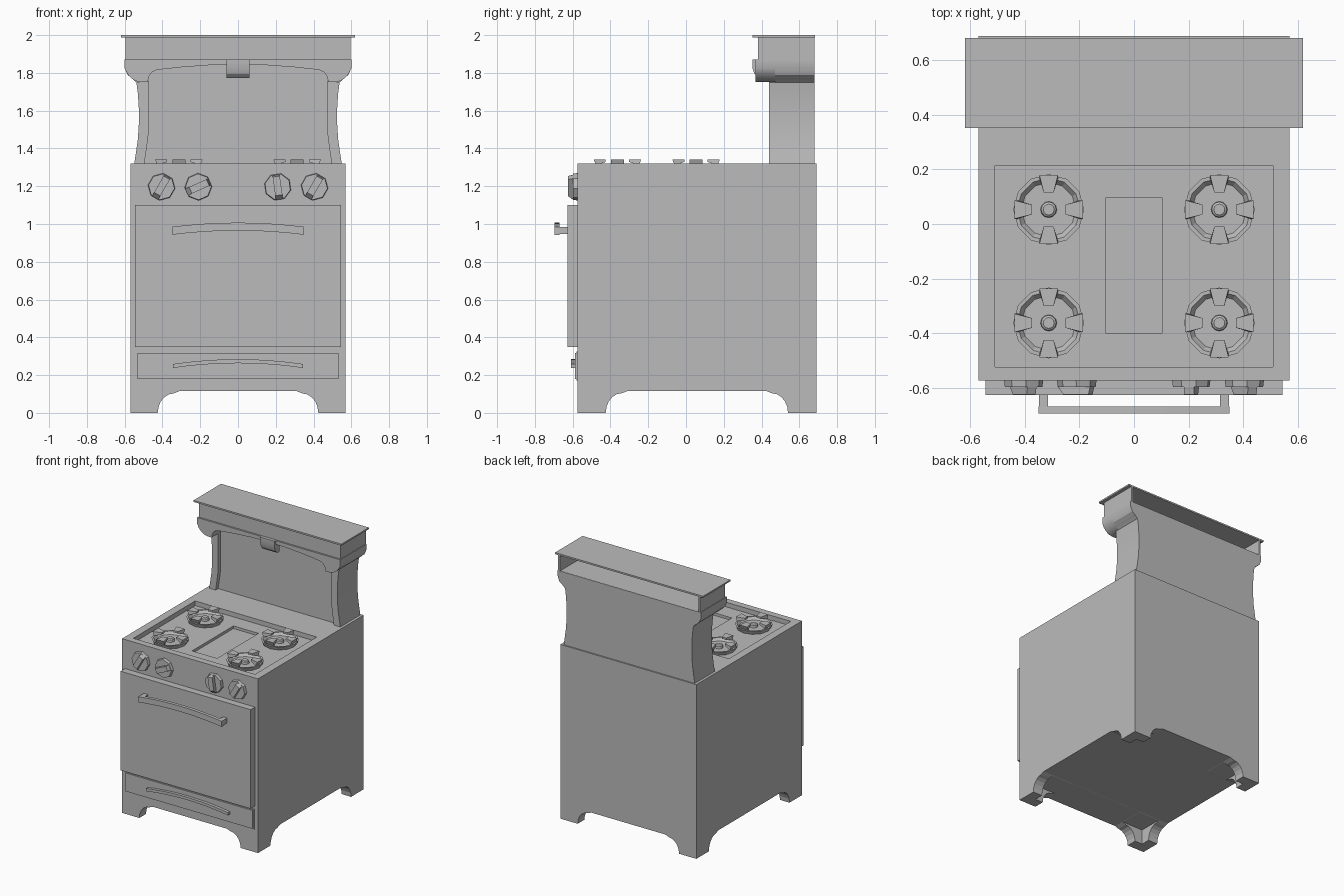
import bpy, bmesh, math
from mathutils import Matrix, Vector

if "Cube" in bpy.data.objects:
    bpy.data.objects.remove(bpy.data.objects["Cube"])

grey = bpy.data.materials.new("enamel grey")
grey.diffuse_color = (0.5, 0.5, 0.5, 1)
grey.use_nodes = True
grey.node_tree.nodes["Principled BSDF"].inputs["Base Color"].default_value = grey.diffuse_color


def finish(name, bm, smooth=False):
    bmesh.ops.recalc_face_normals(bm, faces=bm.faces)
    me = bpy.data.meshes.new(name)
    bm.to_mesh(me)
    bm.free()
    ob = bpy.data.objects.new(name, me)
    bpy.context.collection.objects.link(ob)
    me.materials.append(grey)
    if smooth:
        bpy.ops.object.select_all(action='DESELECT')
        ob.select_set(True)
        bpy.context.view_layer.objects.active = ob
        bpy.ops.object.shade_smooth_by_angle(angle=math.radians(25))
    return ob


def add_prism(bm, pts, a0, a1, axis):
    """Extrude a 2D outline along an axis."""
    place = {'x': lambda u, v, a: (a, u, v), 'y': lambda u, v, a: (u, a, v),
             'z': lambda u, v, a: (u, v, a)}[axis]
    lo = [bm.verts.new(place(u, v, a0)) for u, v in pts]
    hi = [bm.verts.new(place(u, v, a1)) for u, v in pts]
    bm.faces.new(lo)
    bm.faces.new(hi[::-1])
    n = len(pts)
    for i in range(n):
        j = (i + 1) % n
        bm.faces.new((lo[i], hi[i], hi[j], lo[j]))
    return lo + hi


def prism(name, pts, a0, a1, axis, smooth=False):
    bm = bmesh.new()
    add_prism(bm, pts, a0, a1, axis)
    return finish(name, bm, smooth)


def rect(u0, u1, v0, v1):
    return [(u0, v0), (u1, v0), (u1, v1), (u0, v1)]


def box(name, x0, x1, y0, y1, z0, z1):
    return prism(name, rect(x0, x1, y0, y1), z0, z1, 'z')


def mirrored(half):
    """Close an outline from its +x half."""
    return half + [(-x, z) for x, z in reversed(half) if abs(x) > 1e-6]


def cut(target, cutter):
    cutter.hide_render = True
    mod = target.modifiers.new("cut", 'BOOLEAN')
    mod.operation = 'DIFFERENCE'
    mod.solver = 'EXACT'
    mod.object = cutter
    dg = bpy.context.evaluated_depsgraph_get()
    me = bpy.data.meshes.new_from_object(target.evaluated_get(dg))
    target.modifiers.clear()
    target.data = me
    bpy.data.objects.remove(cutter)


# Body with arched skirt, hollow underside and recessed cooktop
body = box("stove_body", -0.57, 0.57, -0.575, 0.69, 0, 1.32)


def arch(half, h):
    steps = [(half, -0.1), (half, 0.0)]
    for i in range(1, 6):
        a = math.radians(18 * i)
        steps.append((half - 0.085 * (1 - math.cos(a)), (h - 0.012) * math.sin(a)))
    return mirrored(steps + [(half - 0.115, h)])


cut(body, prism("cutter", arch(0.425, 0.115), -1, 1, 'y'))
cut(body, prism("cutter", [(u + 0.0575, v) for u, v in arch(0.4825, 0.116)], -1, 1, 'x'))
cut(body, box("cutter", -0.49, 0.49, -0.495, 0.61, -0.1, 0.114))
cut(body, box("cutter", -0.51, 0.51, -0.525, 0.215, 1.285, 1.5))
cut(body, box("cutter", -0.105, 0.105, -0.40, 0.095, 1.265, 1.5))


# Burners: dish, cap and four grate arms
def burner(name, cx, cy, n=12):
    bm = bmesh.new()
    rings = []
    for r, z in [(0.118, 1.283), (0.13, 1.312), (0.116, 1.312), (0.1, 1.293), (0.03, 1.293),
                 (0.028, 1.31), (0.02, 1.316)]:
        rings.append([bm.verts.new((r * math.cos(2 * math.pi * i / n),
                                    r * math.sin(2 * math.pi * i / n), z)) for i in range(n)])
    for a, b in zip(rings, rings[1:]):
        for i in range(n):
            j = (i + 1) % n
            bm.faces.new((a[i], a[j], b[j], b[i]))
    bm.faces.new(rings[-1])
    for k in range(4):
        arm = [(0.062, -0.018), (0.126, -0.034), (0.126, 0.034), (0.062, 0.018)]
        vs = add_prism(bm, arm, 1.312, 1.342, 'z')
        for v in vs:
            if v.co.z < 1.33 and v.co.x > 0.1:
                v.co.x -= 0.012
            elif v.co.z < 1.33:
                v.co.z = 1.328
        bmesh.ops.rotate(bm, verts=vs, cent=(0, 0, 0), matrix=Matrix.Rotation(k * math.pi / 2, 3, 'Z'))
    bmesh.ops.translate(bm, verts=bm.verts, vec=(cx, cy, 0))
    finish(name, bm)


for sx, side in ((-1, "left"), (1, "right")):
    burner("burner_front_" + side, sx * 0.313, -0.363)
    burner("burner_back_" + side, sx * 0.313, 0.053)


# Control knobs: octagonal disc and turned grip
def knob(name, cx, tilt):
    bm = bmesh.new()
    disc = [(0.073 * math.cos(math.radians(45 * i + 22.5)),
             0.073 * math.sin(math.radians(45 * i + 22.5))) for i in range(8)]
    base = add_prism(bm, disc, -0.57, -0.598, 'y')
    for v in base:
        if v.co.y < -0.59:
            v.co.x *= 0.95
            v.co.z *= 0.95
    grip = [(-0.597, -0.068), (-0.597, 0.062), (-0.626, 0.055), (-0.626, -0.045)]
    add_prism(bm, grip, -0.019, 0.019, 'x')
    bmesh.ops.rotate(bm, verts=bm.verts, cent=(0, 0, 0),
                     matrix=Matrix.Rotation(math.radians(tilt), 3, 'Y'))
    bmesh.ops.translate(bm, verts=bm.verts, vec=(cx, 0, 1.197))
    finish(name, bm)


for i, (x, tilt) in enumerate([(-0.405, 30), (-0.21, 66), (0.21, -8), (0.405, 30)]):
    knob("knob_%d" % (i + 1), x, tilt)


# Bowed handles
def bow(half, z_low, z_rise, thick, n=12):
    xs = [half * (2 * i / n - 1) for i in range(n + 1)]
    z = lambda x: z_low + z_rise * (1 - (x / half) ** 2)
    return [(x, z(x)) for x in xs] + [(x, z(x) + thick) for x in reversed(xs)]


# Oven door and handle
box("oven_door", -0.545, 0.545, -0.628, -0.57, 0.35, 1.10)
prism("door_handle", bow(0.35, 0.943, 0.022, 0.042), -0.695, -0.67, 'y', True)
for s, side in ((-1, "left"), (1, "right")):
    x0, x1 = sorted((s * 0.315, s * 0.349))
    box("handle_post_" + side, x0, x1, -0.672, -0.62, 0.948, 0.985)

# Drawer and handle
box("drawer_frame", -0.54, 0.54, -0.58, -0.57, 0.172, 0.325)
box("drawer_front", -0.533, 0.533, -0.588, -0.57, 0.179, 0.318)
prism("drawer_handle", bow(0.343, 0.238, 0.025, 0.021), -0.61, -0.58, 'y', True)

# Splashback and its side wings
side_curve = [(0.55, 1.315), (0.54, 1.38), (0.53, 1.45), (0.525, 1.53), (0.525, 1.61),
              (0.53, 1.69), (0.538, 1.75)]
prism("splashback", mirrored(side_curve + [(0.56, 1.77), (0.585, 1.79), (0.598, 1.82), (0.598, 1.868)]),
      0.47, 0.68, 'y', True)
inner = [(0.475, 1.76), (0.475, 1.47), (0.485, 1.39), (0.497, 1.315)]
for s, side in ((-1, "left"), (1, "right")):
    prism("wing_" + side, [(s * x, z) for x, z in side_curve + inner], 0.44, 0.475, 'y', True)

# Hood: arched lower canopy, upper shell open at the back, top plate
canopy = [(0.6, 1.87), (0.6, 1.825), (0.587, 1.797), (0.565, 1.772), (0.54, 1.757), (0.51, 1.751),
          (0.478, 1.751), (0.472, 1.78), (0.457, 1.803), (0.43, 1.816), (0.3, 1.83), (0.15, 1.841),
          (0, 1.845)]
prism("canopy", mirrored(canopy), 0.367, 0.679, 'y', True)
prism("hood_shell", [(-0.595, 0.68), (-0.595, 0.38), (0.595, 0.38), (0.595, 0.68), (0.58, 0.68),
                     (0.58, 0.395), (-0.58, 0.395), (-0.58, 0.68)], 1.865, 1.992, 'z')
box("hood_top_plate", -0.62, 0.62, 0.353, 0.682, 1.988, 2.0)

# Hood light cover, curling under the canopy edge
prism("hood_clip", [(0.37, 1.872), (0.352, 1.872), (0.352, 1.825), (0.362, 1.795), (0.385, 1.772),
                    (0.41, 1.772), (0.41, 1.85), (0.37, 1.85)], -0.06, 0.06, 'x', True)
